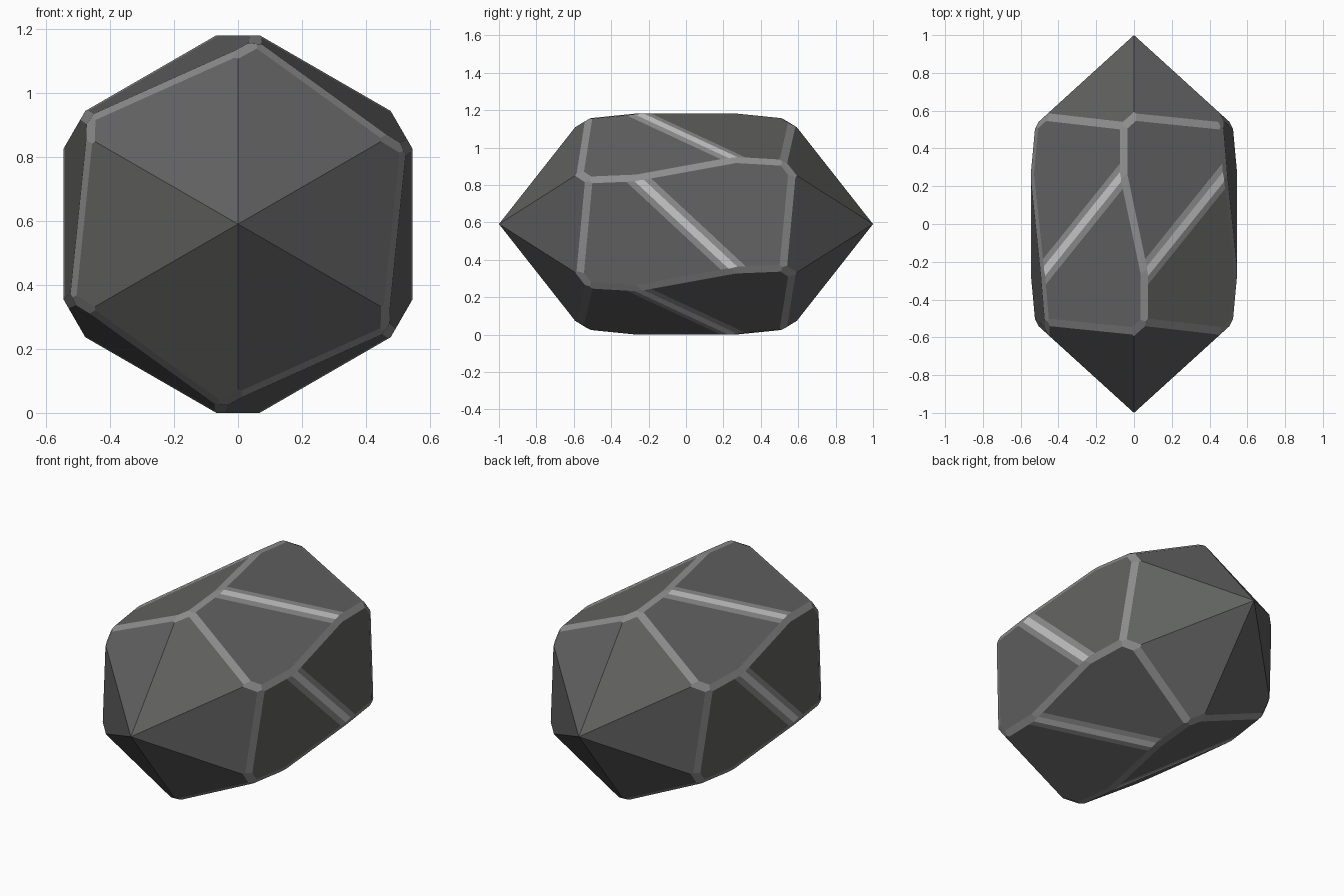
import bpy, bmesh, math
from mathutils import Vector

if "Cube" in bpy.data.objects:
    bpy.data.objects.remove(bpy.data.objects["Cube"])

def material(name, rgb):
    m = bpy.data.materials.new(name)
    m.diffuse_color = (*rgb, 1)
    m.use_nodes = True
    m.node_tree.nodes["Principled BSDF"].inputs["Base Color"].default_value = m.diffuse_color
    return m

mats = [material("dark stone", (0.118, 0.121, 0.117)),
        material("grey edge", (0.27, 0.27, 0.27)),
        material("pale seam", (0.58, 0.58, 0.58))]
BODY, EDGE, SEAM = range(3)

def spin(v, k):
    """Rotate about the long y axis by k sixths of a turn."""
    a = k * math.pi / 3
    c, s = math.cos(a), math.sin(a)
    return Vector((v[0] * c - v[2] * s, v[1], v[0] * s + v[2] * c))

def slice_off(bm, point, normal, mat):
    """Cut away everything outside a plane and close the hole with one flat face."""
    res = bmesh.ops.bisect_plane(bm, geom=bm.verts[:] + bm.edges[:] + bm.faces[:], dist=1e-6,
                                 plane_co=point, plane_no=normal, clear_outer=True)
    cut = [e for e in res["geom_cut"] if isinstance(e, bmesh.types.BMEdge) and e.is_boundary]
    if cut:
        bmesh.ops.edgeloop_fill(bm, edges=cut, mat_nr=mat)

bm = bmesh.new()
bmesh.ops.create_cube(bm, size=4)

# Twisted hexagonal body: each side is two planes meeting on a diagonal
mid = Vector((0.548, -0.27, 0.251))
diag = Vector((0, 0.54, -0.502))
side = diag.cross(mid - spin(mid, -1)).normalized()
flip = Vector((side.x, -side.y, -side.z))
for k in range(6):
    for n in (side, flip):
        slice_off(bm, spin(mid, k), spin(n, k), BODY)

# Pointed caps at both ends
for end in (-1, 1):
    for k in range(6):
        slice_off(bm, Vector((0, end, 0)), spin((1, 1.1 * end, 0), k).normalized(), BODY)
bmesh.ops.remove_doubles(bm, verts=bm.verts[:], dist=1e-5)
bmesh.ops.recalc_face_normals(bm, faces=bm.faces[:])
bm.normal_update()

# Bevel every edge except the cap ridges; the diagonals become pale seams
bevels = []
for e in bm.edges:
    a, b = (f.normal.copy() for f in e.link_faces)
    cap_a, cap_b = abs(a.y) > 0.4, abs(b.y) > 0.4
    if cap_a and cap_b:
        continue
    angle = a.angle(b)
    if angle < 0.01:
        continue
    mat = SEAM if angle < math.radians(28) and not (cap_a or cap_b) else EDGE
    width = 0.045 if cap_a or cap_b else 0.04
    n = (a + b).normalized()
    centre = (e.verts[0].co + e.verts[1].co) / 2
    bevels.append((centre - n * (width / 2 * math.tan(angle / 2)), n, mat))
for point, n, mat in bevels:
    slice_off(bm, point, n, mat)
bmesh.ops.recalc_face_normals(bm, faces=bm.faces[:])
bm.normal_update()

# Grey borders along both sides of each seam
BORDER = 0.052
for k in range(6):
    out = spin((1, 0, 0), k)
    across = out.cross(spin(diag, k)).normalized()
    for s in (-1, 1):
        faces = [f for f in bm.faces if f.normal.dot(out) > 0.95 and f.material_index == BODY]
        geom = set(faces)
        for f in faces:
            geom.update(f.edges)
            geom.update(f.verts)
        bmesh.ops.bisect_plane(bm, geom=list(geom), dist=1e-6,
                               plane_co=across * BORDER * s, plane_no=across)
        bm.normal_update()
    for f in bm.faces:
        if (f.normal.dot(out) > 0.95 and f.material_index == BODY
                and abs(f.calc_center_median().dot(across)) < BORDER):
            f.material_index = EDGE

# Stand it on the ground
low = min(v.co.z for v in bm.verts)
bmesh.ops.translate(bm, verts=bm.verts[:], vec=(0, 0, -low))
bmesh.ops.recalc_face_normals(bm, faces=bm.faces[:])

mesh = bpy.data.meshes.new("crystal")
for m in mats:
    mesh.materials.append(m)
bm.to_mesh(mesh)
bm.free()
bpy.context.collection.objects.link(bpy.data.objects.new("crystal", mesh))
